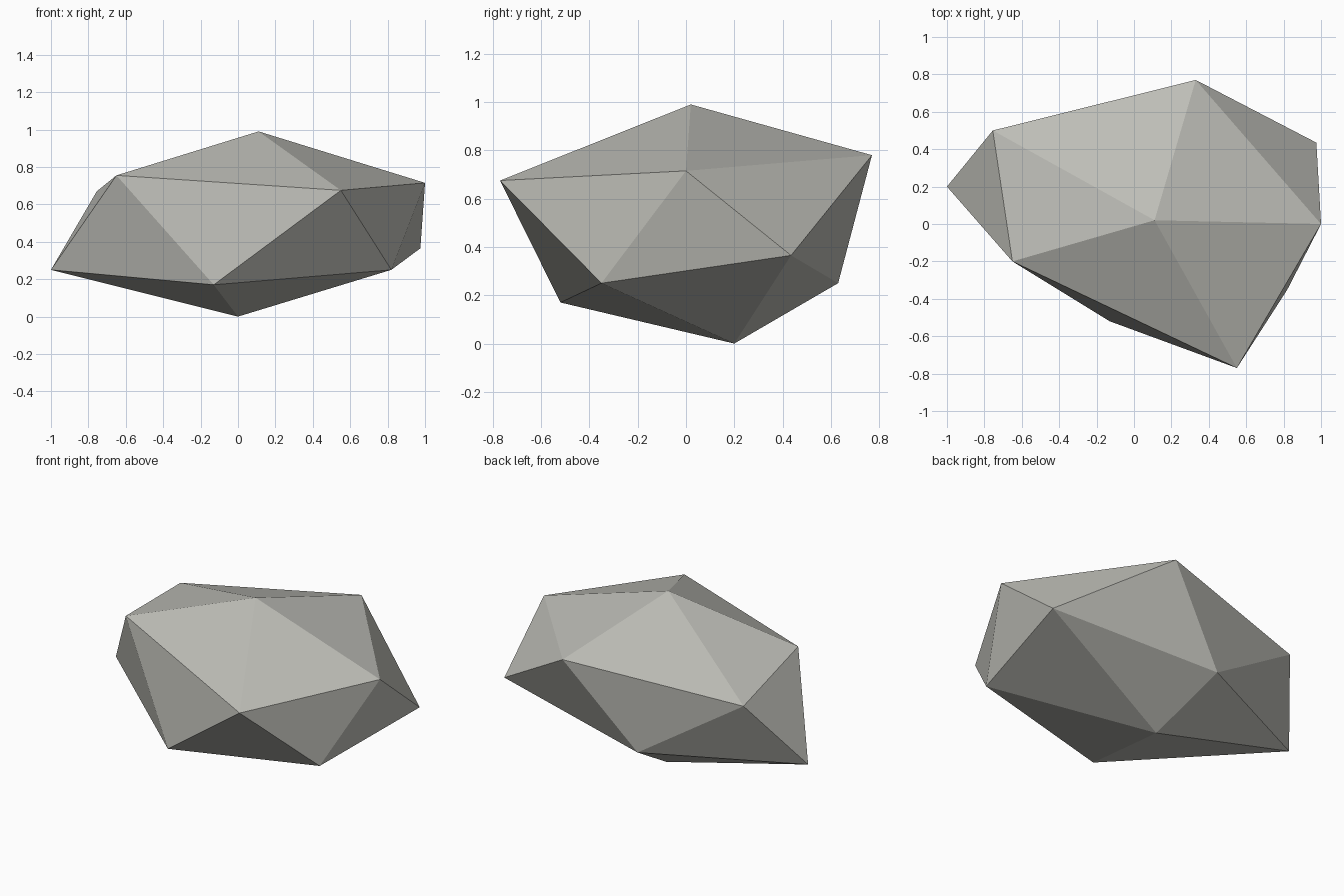
import bpy
import bmesh

cube = bpy.data.objects.get("Cube")
if cube:
    bpy.data.objects.remove(cube, do_unlink=True)

# Stone colour
stone = bpy.data.materials.new("warm_grey_stone")
stone.use_nodes = True
colour = (0.52, 0.52, 0.48, 1)
stone.diffuse_color = colour
bsdf = next(n for n in stone.node_tree.nodes if n.type == "BSDF_PRINCIPLED")
bsdf.inputs["Base Color"].default_value = colour
bsdf.inputs["Roughness"].default_value = 0.9

# Two uneven five-point rings, listed counter-clockwise, between two tips
upper = [(-0.65, -0.20, 0.755), (0.55, -0.77, 0.675), (1.0, 0.0, 0.715),
         (0.33, 0.77, 0.78), (-0.755, 0.50, 0.67)]
lower = [(-0.13, -0.52, 0.17), (0.82, -0.35, 0.25), (0.975, 0.435, 0.365),
         (-0.10, 0.63, 0.25), (-1.0, 0.20, 0.25)]

bm = bmesh.new()
peak = bm.verts.new((0.11, 0.02, 0.99))
base = bm.verts.new((0.0, 0.20, 0.0))
top = [bm.verts.new(p) for p in upper]
low = [bm.verts.new(p) for p in lower]

# Crown, zigzag side band and underside
for i in range(5):
    j = (i + 1) % 5
    bm.faces.new((peak, top[i], top[j]))
    bm.faces.new((top[i], low[i], top[j]))
    bm.faces.new((top[j], low[i], low[j]))
    bm.faces.new((base, low[j], low[i]))
bmesh.ops.recalc_face_normals(bm, faces=bm.faces[:])

mesh = bpy.data.meshes.new("rock")
bm.to_mesh(mesh)
bm.free()
mesh.materials.append(stone)
rock = bpy.data.objects.new("rock", mesh)
bpy.context.collection.objects.link(rock)
